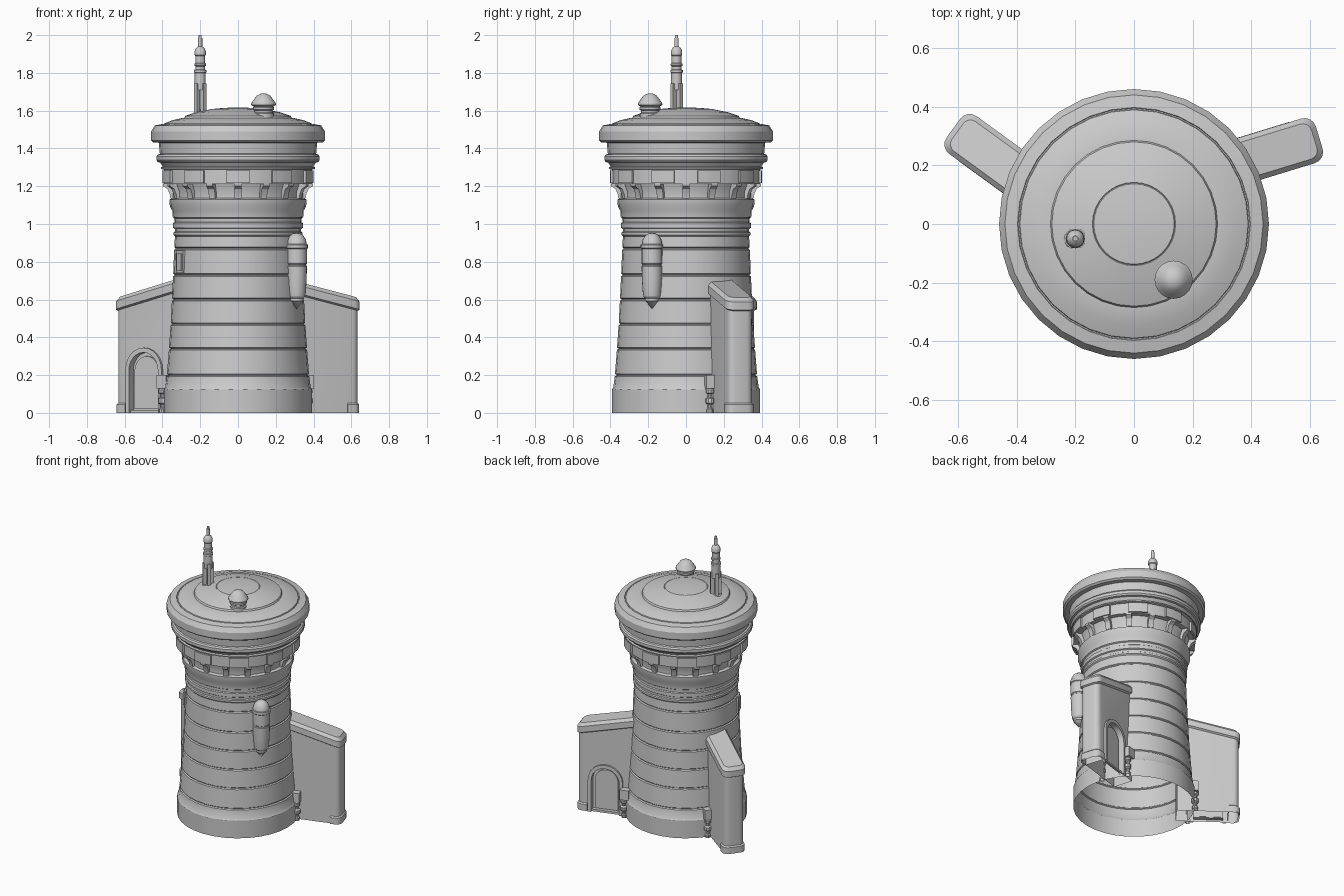
import bpy, bmesh, math
from mathutils import Matrix, Vector

if "Cube" in bpy.data.objects:
    bpy.data.objects.remove(bpy.data.objects["Cube"])


def loft(name, rings, cap0=False, cap1=False, closed=True, mat=None, loop=False):
    """Skin a list of equal-length point rings."""
    bm = bmesh.new()
    vs = [[bm.verts.new(p) for p in r] for r in rings]
    n = len(rings[0])
    pairs = list(zip(vs, vs[1:])) + ([(vs[-1], vs[0])] if loop else [])
    for a, b in pairs:
        for i in range(n if closed else n - 1):
            j = (i + 1) % n
            bm.faces.new((a[i], a[j], b[j], b[i]))
    if cap0:
        bm.faces.new(vs[0][::-1])
    if cap1:
        bm.faces.new(vs[-1])
    bmesh.ops.remove_doubles(bm, verts=bm.verts, dist=1e-5)
    bmesh.ops.recalc_face_normals(bm, faces=bm.faces)
    me = bpy.data.meshes.new(name)
    bm.to_mesh(me)
    bm.free()
    ob = bpy.data.objects.new(name, me)
    bpy.context.collection.objects.link(ob)
    if mat:
        me.transform(mat)
    bpy.ops.object.select_all(action='DESELECT')
    ob.select_set(True)
    bpy.context.view_layer.objects.active = ob
    bpy.ops.object.shade_smooth_by_angle(angle=math.radians(30))
    return ob


def lathe(name, prof, x=0, y=0, seg=32, mat=None):
    rings = [[(x + r * math.cos(2 * math.pi * i / seg), y + r * math.sin(2 * math.pi * i / seg), z)
              for i in range(seg)] for r, z in prof]
    return loft(name, rings, mat=mat)


def box(name, x0, x1, y0, y1, z0, z1, mat=None):
    def ring(z):
        return [(x0, y0, z), (x1, y0, z), (x1, y1, z), (x0, y1, z)]
    return loft(name, [ring(z0), ring(z1)], True, True, mat=mat)


def rot(deg):
    return Matrix.Rotation(math.radians(deg), 4, 'Z')


# Tower shaft: plinth, then banded courses with grooves between them
prof = [(.392, 0), (.392, .125), (.385, .135)]
for r, z in [(.377, .2), (.366, .34), (.357, .47), (.350, .60), (.344, .73), (.338, .87)]:
    prof += [(r, z - .007), (r - .008, z - .002), (r - .008, z + .002), (r - .001, z + .007)]
prof += [(.334, .935), (.341, .942), (.341, .955), (.334, .96), (.335, .975), (.343, .98), (.343, 1.005),
         (.336, 1.01), (.337, 1.03), (.345, 1.035), (.348, 1.07), (.361, 1.095), (.363, 1.13), (.345, 1.137),
         (.345, 1.17), (.36, 1.212)]
# Gallery and rim mouldings
prof += [(.392, 1.212), (.392, 1.288), (.408, 1.292), (.408, 1.30), (.398, 1.305), (.412, 1.325), (.425, 1.328),
         (.432, 1.338), (.432, 1.358), (.425, 1.368), (.414, 1.372), (.419, 1.43), (.448, 1.432), (.46, 1.442),
         (.46, 1.49), (.44, 1.522)]
# Stepped domed roof
prof += [(.397, 1.530), (.395, 1.526), (.391, 1.526), (.389, 1.533), (.345, 1.55), (.30, 1.56), (.285, 1.561),
         (.28, 1.572), (.22, 1.592), (.142, 1.608), (.14, 1.606), (.137, 1.609), (.07, 1.615), (0, 1.617)]
lathe("tower", prof)

# Curved brackets under the gallery
side = [(.34, 1.135), (.358, 1.135), (.362, 1.16), (.373, 1.185), (.396, 1.2), (.398, 1.215), (.34, 1.215)]
for i in range(16):
    loft("gallery_bracket", [[(r, y, z) for r, z in side] for y in (-.018, .018)], True, True, mat=rot(i * 22.5))

# Raised curved panels around the gallery
for i in range(10):
    rings = []
    for k in range(4):
        a = math.radians(-99 + 36 * i + 6 * k)
        rings.append([(r * math.cos(a), r * math.sin(a), z)
                      for r, z in [(.385, 1.217), (.404, 1.217), (.404, 1.284), (.385, 1.284)]])
    loft("gallery_panel", rings, True, True)

# Small window panel on the front left
m = rot(207)
box("window_panel", .32, .347, -.04, .04, .74, .86, m)
box("window_shutter", .34, .353, -.027, .027, .755, .845, m)

# Hanging pod on the front right
lathe("pod", [(0, .953), (.02, .949), (.038, .936), (.05, .915), (.054, .893), (.06, .89), (.06, .872), (.055, .868),
              (.055, .79), (.051, .786), (.051, .78), (.055, .776), (.053, .70), (.049, .64), (.045, .615),
              (.036, .605), (.036, .592), (.03, .588), (0, .55)], .31, -.18, 20)
box("pod_mount", .30, .36, -.025, .025, .66, .86, rot(-30))

# Roof vent with a domed cap
lathe("roof_vent", [(.055, 1.54), (.055, 1.585), (.048, 1.59), (.048, 1.6), (.056, 1.605), (.056, 1.618),
                    (.05, 1.622), (.065, 1.63), (.065, 1.638), (.05, 1.66), (.035, 1.68), (.018, 1.689),
                    (0, 1.692)], .135, -.19, 20)

# Antenna mast: foot, four posts, ringed head and tip
ax, ay = -.2, -.05
lathe("mast_foot", [(.038, 1.55), (.038, 1.585), (.03, 1.595), (0, 1.595)], ax, ay, 16)
for i in range(4):
    box("mast_post", .012, .036, -.011, .011, 1.585, 1.745, Matrix.Translation((ax, ay, 0)) @ rot(45 + 90 * i))
lathe("mast_core", [(.006, 1.59), (.006, 1.61), (0, 1.61)], ax, ay, 8)
lathe("mast_head", [(0, 1.71), (.029, 1.71), (.029, 1.80), (.033, 1.803), (.033, 1.815), (.026, 1.818),
                    (.026, 1.835), (.031, 1.838), (.031, 1.848), (.026, 1.852), (.026, 1.89), (.03, 1.895),
                    (.03, 1.915), (.022, 1.932), (.011, 1.94), (.011, 1.985), (.008, 1.985), (.008, 2.0), (0, 2.0)],
      ax, ay, 16)


# Buttress outline in plan: straight sides, rounded outer corners
def plan(y0, y1, x1, r, x0=.28):
    pts = [(x0, y0)]
    for cy, start in ((y0 + r, -90), (y1 - r, 0)):
        for k in range(5):
            a = math.radians(start + 22.5 * k)
            pts.append((x1 - r + r * math.cos(a), cy + r * math.sin(a)))
    return pts + [(x0, y1)]


def slope(x, d=0):
    return .607 + .25 * (.69 - x) - d


# Round-topped doorway outline
def arch(y, w, h, z0=0):
    pts = [(.49 - w, y, z0)]
    for k in range(13):
        a = math.pi * (1 - k / 12)
        pts.append((.49 + w * math.cos(a), y, h - w + w * math.sin(a)))
    return pts + [(.49 + w, y, z0)]


# Two identical buttresses, each with a doorway on its counterclockwise side
for deg in (17, 144):
    m = rot(deg)
    p = plan(.03, .165, .68, .035)
    wall = loft("buttress_wall", [[(x, y, 0) for x, y in p], [(x, y, slope(x, .04)) for x, y in p]], True, True)
    cutter = loft("door_cutter", [arch(.138, .095, .32, .015), arch(.2, .095, .32, .015)], True, True)
    cutter.hide_render = True
    mod = wall.modifiers.new("doorway", 'BOOLEAN')
    mod.object = cutter
    mod.solver = 'EXACT'
    bpy.context.view_layer.objects.active = wall
    bpy.ops.object.modifier_apply(modifier=mod.name)
    bpy.data.objects.remove(cutter)
    bm = bmesh.new()
    bm.from_mesh(wall.data)
    under = [f for f in bm.faces if all(v.co.z < 1e-4 for v in f.verts)]
    bmesh.ops.delete(bm, geom=under, context='FACES')
    bm.to_mesh(wall.data)
    bm.free()
    wall.data.transform(m)
    # Sloped coping with bevelled edges
    big, small = plan(.018, .177, .69, .04), plan(.035, .16, .672, .03)
    loft("buttress_coping", [[(x, y, slope(x, d)) for x, y in q]
                             for q, d in ((p, .07), (big, .062), (big, .02), (small, 0))], False, True, mat=m)
    # Door frame and inner door leaf
    loft("door_frame", [arch(.155, .118, .345), arch(.178, .118, .345), arch(.178, .095, .32), arch(.14, .095, .32)],
         closed=False, mat=m)
    loft("door_leaf", [arch(.135, .078, .3, .02), arch(.15, .078, .3, .02)], True, True, mat=m)
    # Low skirting at the foot of the outer end
    foot = plan(.022, .173, .688, .038, .615)
    loft("buttress_foot", [[(x, y, z) for x, y in q]
                           for q, z in ((foot, 0), (foot, .045), (plan(.03, .165, .68, .035, .615), .053))], mat=m)
    # Pipe fittings in both corners against the tower
    for x, y in ((.36, .185), (.395, .012)):
        lathe("pipe_fitting", [(.018, 0), (.018, .02), (.012, .026), (.012, .045), (.024, .052), (.024, .075),
                               (.012, .082), (.012, .1), (.022, .106), (.022, .122), (.012, .13)], x, y, 10, mat=m)
        box("fitting_box", x - .04, x + .022, y - .025, y + .025, .13, .2, m)
